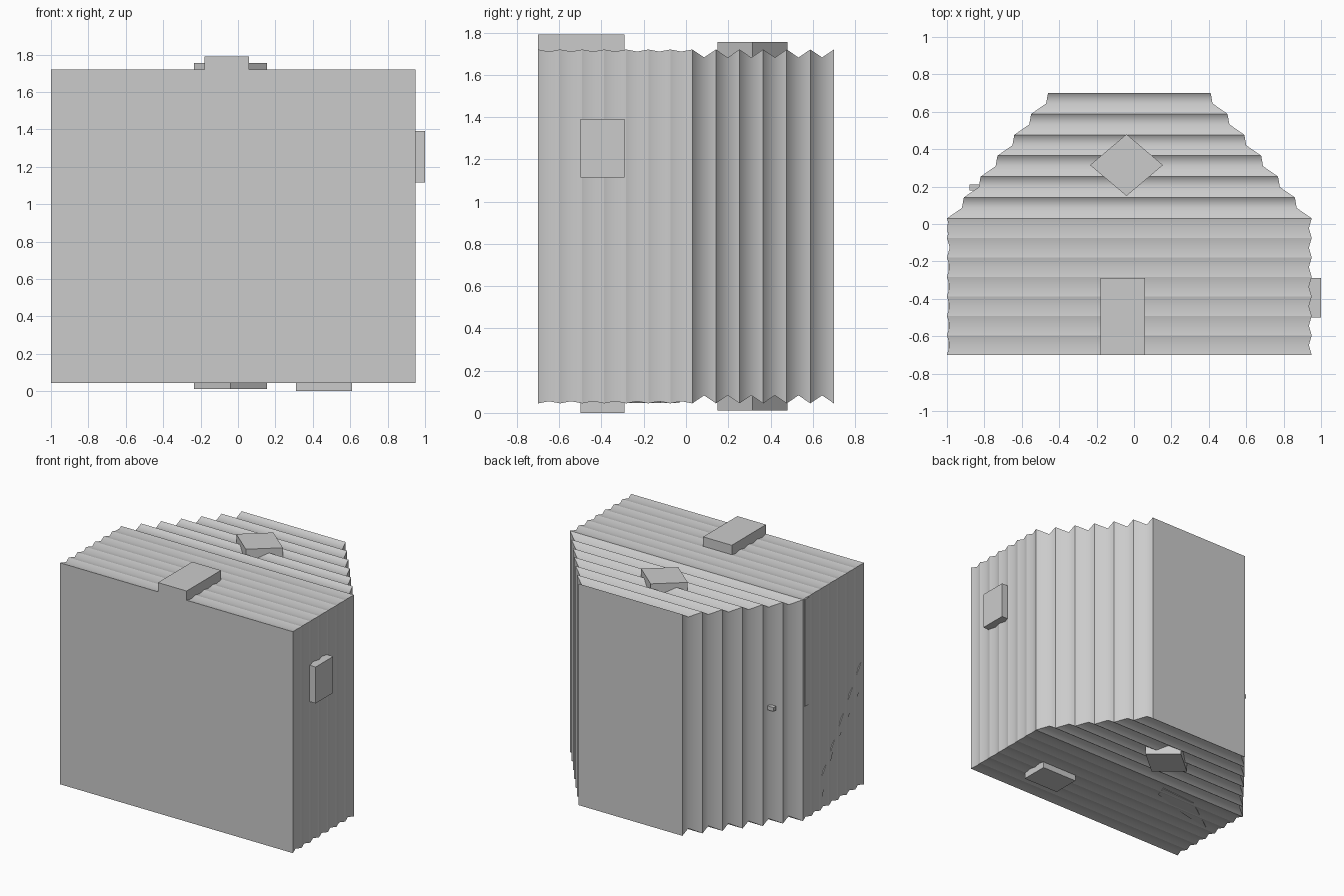
import bpy, bmesh
from mathutils import Matrix, Vector

cube = bpy.data.objects.get("Cube")
if cube:
    bpy.data.objects.remove(cube)

grey = bpy.data.materials.new("plain grey")
COLOUR = (0.6, 0.6, 0.6, 1)
grey.diffuse_color = COLOUR
grey.use_nodes = True
next(n for n in grey.node_tree.nodes if n.type == 'BSDF_PRINCIPLED').inputs["Base Color"].default_value = COLOUR

MID_X, FLOOR, TOP = -0.025, 0.045, 1.72


def finish(bm, name):
    bmesh.ops.recalc_face_normals(bm, faces=bm.faces)
    mesh = bpy.data.meshes.new(name)
    bm.to_mesh(mesh)
    bm.free()
    mesh.materials.append(grey)
    obj = bpy.data.objects.new(name, mesh)
    bpy.context.collection.objects.link(obj)
    return obj


def pleated_body(name, y0, y1, half0, half1, pleats, dip_x, dip_z):
    """Loft rectangles along y; every second one is pulled in to make a fold."""
    bm = bmesh.new()
    rings = []
    for i in range(2 * pleats + 1):
        t, valley = i / (2 * pleats), i % 2
        y = y0 + (y1 - y0) * t
        hx = half0 + (half1 - half0) * t - dip_x * valley
        lo, hi = FLOOR + dip_z * valley, TOP - dip_z * valley
        rings.append([bm.verts.new((MID_X + sx * hx, y, z))
                      for sx, z in ((-1, lo), (1, lo), (1, hi), (-1, hi))])
    for a, b in zip(rings, rings[1:]):
        for k in range(4):
            n = (k + 1) % 4
            bm.faces.new((a[k], a[n], b[n], b[k])).smooth = True
    bm.faces.new(rings[0])
    bm.faces.new(rings[-1])
    # Ridges and corner rails stay crisp, valleys stay soft
    for e in bm.edges:
        e.smooth = False
    for ring in rings[1::2]:
        for k in range(4):
            bm.edges.get((ring[k], ring[(k + 1) % 4])).smooth = True
    return finish(bm, name)


def block(name, x0, x1, y0, y1, z0, z1):
    bm = bmesh.new()
    centre = Vector((x0 + x1, y0 + y1, z0 + z1)) / 2
    size = Matrix.Diagonal((x1 - x0, y1 - y0, z1 - z0, 1))
    bmesh.ops.create_cube(bm, size=1, matrix=Matrix.Translation(centre) @ size)
    return finish(bm, name)


def prism(name, points, offset):
    """Extrude a flat outline by an offset vector."""
    bm = bmesh.new()
    face = bm.faces.new([bm.verts.new(p) for p in points])
    new = bmesh.ops.extrude_face_region(bm, geom=[face])["geom"]
    verts = [v for v in new if isinstance(v, bmesh.types.BMVert)]
    bmesh.ops.translate(bm, vec=offset, verts=verts)
    return finish(bm, name)


# Main pleated bodies
pleated_body("front_body", -0.70, 0.03, 0.975, 0.975, 7, 0.015, 0.01)
pleated_body("rear_body", 0.03, 0.70, 0.975, 0.435, 6, 0.035, 0.038)

# Raised blocks on the front body
block("top_block", -0.18, 0.06, -0.70, -0.29, 1.68, 1.79)
block("side_block", 0.90, 1.0, -0.50, -0.29, 1.115, 1.39)
block("bottom_block", 0.31, 0.61, -0.50, -0.29, 0.0, 0.1)

# Diamond blocks above and below the rear body
for name, z, depth in (("top_diamond", 1.755, -0.1), ("bottom_diamond", 0.012, 0.1)):
    prism(name, [(-0.04 + dx, 0.315 + dy, z) for dx, dy in
                 ((-0.195, 0), (0, -0.165), (0.195, 0), (0, 0.165))], (0, 0, depth))

# Small parts peeping out of the right side
block("small_stud", -0.88, -0.80, 0.18, 0.21, 0.91, 0.94)
block("upright_strip", -0.998, -0.96, -0.045, 0.0, 0.90, 1.71)
prism("slanted_strip", [(-0.993, y, z) for y, z in
      ((-0.69, 1.0), (-0.18, 0.25), (-0.18, 0.07), (-0.34, 0.43), (-0.69, 0.8))],
      (0.03, 0, 0))

# Slanted piece peeping out of the underside
prism("underside_strip", [(x, y, 0.047) for x, y in
      ((-0.33, -0.12), (-0.30, -0.03), (-0.60, -0.05), (-0.91, -0.27), (-0.66, -0.22))],
      (0, 0, 0.03))
